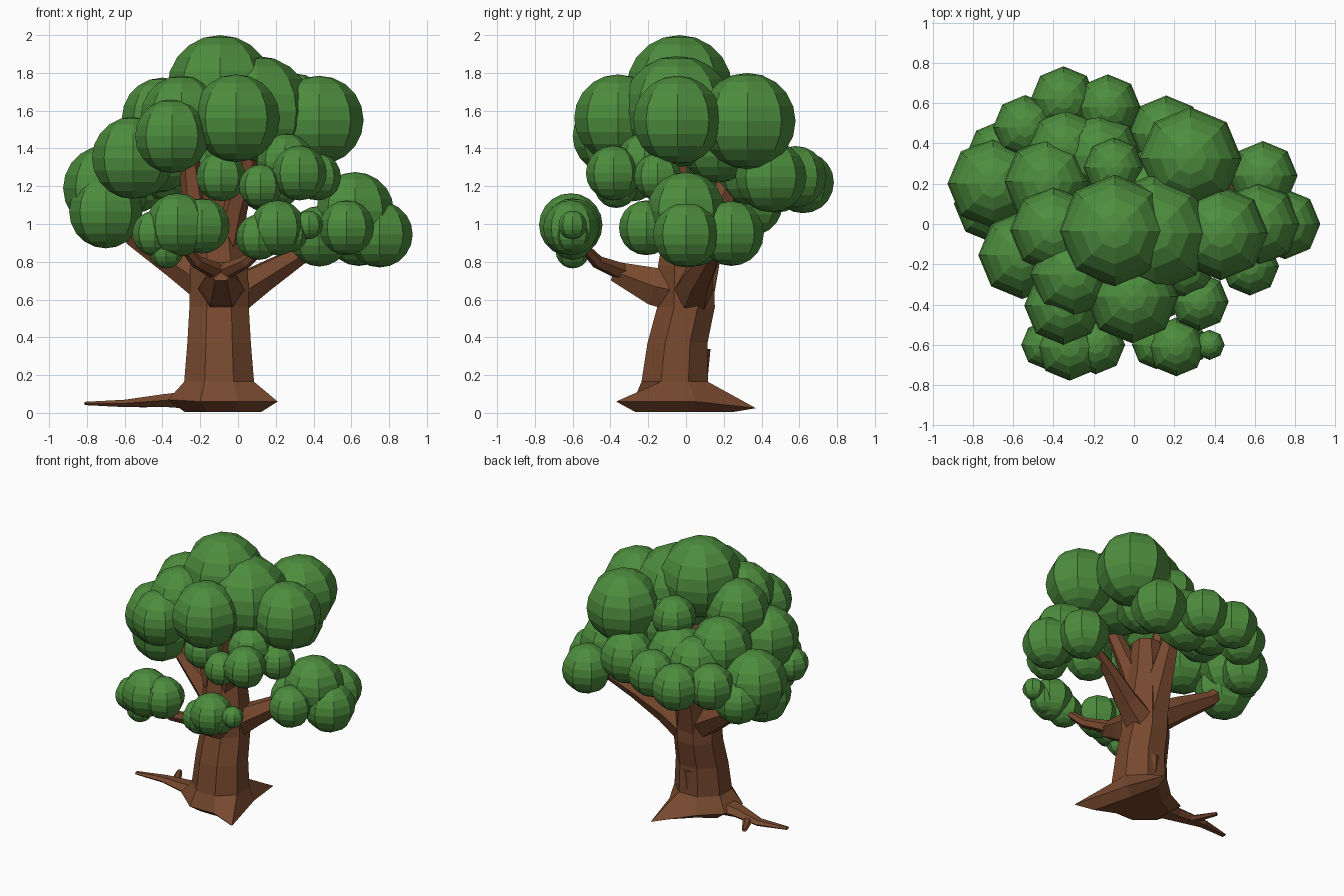
import bpy, bmesh, math
from mathutils import Vector, Matrix


def material(name, col):
    m = bpy.data.materials.new(name)
    m.diffuse_color = (*col, 1)
    return m


GREEN = material("leaf green", (0.075, 0.265, 0.048))
BROWN = material("bark brown", (0.185, 0.066, 0.028))


def finish(bm, name, mat):
    bmesh.ops.recalc_face_normals(bm, faces=bm.faces)
    me = bpy.data.meshes.new(name)
    bm.to_mesh(me)
    bm.free()
    me.materials.append(mat)
    ob = bpy.data.objects.new(name, me)
    bpy.context.collection.objects.link(ob)
    return ob


def loft(bm, rings):
    """Skin equal-sized rings of points and cap both ends."""
    vs = [[bm.verts.new(p) for p in r] for r in rings]
    n = len(vs[0])
    for a, b in zip(vs, vs[1:]):
        for i in range(n):
            j = (i + 1) % n
            bm.faces.new((a[i], a[j], b[j], b[i]))
    bm.faces.new(vs[0][::-1])
    bm.faces.new(vs[-1])


def limb(bm, path, sides=6, flat=1.0):
    """Tapered tube through (x, y, z, radius) points."""
    pts = [Vector(p[:3]) for p in path]
    rings = []
    for i, p in enumerate(pts):
        d = (pts[min(i + 1, len(pts) - 1)] - pts[max(i - 1, 0)]).normalized()
        ref = Vector((0, 0, 1)) if abs(d.z) < 0.9 else Vector((0, 1, 0))
        s = d.cross(ref).normalized()
        u = s.cross(d)
        r = path[i][3]
        rings.append([p + s * r * math.cos(2 * math.pi * k / sides)
                      + u * r * flat * math.sin(2 * math.pi * k / sides) for k in range(sides)])
    loft(bm, rings)


def foliage(name, balls):
    """Cluster of low-poly balls given as (x, y, z, radius)."""
    bm = bmesh.new()
    for x, y, z, r in balls:
        bmesh.ops.create_uvsphere(bm, u_segments=8, v_segments=10, radius=r,
                                  matrix=Matrix.Translation((x, y, z)))
    finish(bm, name, GREEN)


# Trunk with flared, pointed foot
def ring(x, y, z, rx, ry):
    return [(x + rx * math.cos(a), y + ry * math.sin(a), z)
            for a in (math.pi / 8 + k * math.pi / 4 for k in range(8))]


foot = [(0.10, 0.05, .06), (0.03, 0.37, .025), (-0.19, 0.16, .05), (-0.36, 0.06, .07),
        (-0.37, -0.14, .07), (-0.2, -0.28, .06), (0.0, -0.28, .06), (0.21, -0.37, .06)]
bm = bmesh.new()
sole = [(-0.08 + (x + 0.08) * 0.7, -0.03 + (y + 0.03) * 0.7, 0.005) for x, y, z in foot]
loft(bm, [sole, foot, ring(-.1, -.06, .165, .2, .19), ring(-.1, -.045, .37, .182, .172),
          ring(-.1, 0, .56, .17, .165), ring(-.1, .0, .78, .165, .16),
          ring(-.11, .01, 1.0, .14, .13), ring(-.11, 0, 1.25, .1, .1)])
finish(bm, "trunk", BROWN)

# Knot on the back of the trunk
bm = bmesh.new()
limb(bm, [(-.09, .015, .19, .1), (-.09, .025, .345, .105)], 8)
finish(bm, "trunk_knot", BROWN)

# Long forked root on the left
bm = bmesh.new()
limb(bm, [(-.2, -.05, .07, .12), (-.4, -.04, .065, .075), (-.6, 0, .05, .045), (-.81, -.03, .05, .02)], 6, .5)
limb(bm, [(-.5, -.02, .05, .04), (-.59, .16, .05, .018)], 6, .6)
finish(bm, "long_root", BROWN)

# Branches
branches = {
    "right_branch": [(-.06, .02, .6, .12), (.12, .06, .71, .085), (.32, .13, .83, .055), (.58, .2, .96, .03)],
    "left_branch": [(-.12, .02, .66, .12), (-.32, .08, .79, .09), (-.55, .14, .93, .055), (-.7, .18, 1.1, .03)],
    "front_branch": [(-.09, -.02, .64, .13), (-.09, -.17, .67, .115), (-.09, -.38, .75, .06)],
    "front_left_twig": [(-.09, -.32, .74, .05), (-.22, -.47, .8, .035), (-.32, -.58, .92, .02)],
    "front_right_twig": [(-.09, -.32, .74, .05), (.04, -.47, .8, .035), (.18, -.58, .92, .02)],
    "back_branch": [(-.1, .03, .6, .13), (-.12, .1, .85, .1), (-.14, .22, 1.22, .06)],
    "upper_left_branch": [(-.16, -.02, .9, .1), (-.23, -.04, 1.1, .07), (-.27, -.05, 1.45, .045)],
    "upper_right_branch": [(-.08, -.02, .85, .1), (-.02, -.08, 1.08, .07), (.06, -.15, 1.35, .05)],
}
for name, path in branches.items():
    bm = bmesh.new()
    limb(bm, path)
    finish(bm, name, BROWN)

# Foliage clusters
foliage("crown_foliage", [
    (-.095, -.035, 1.72, .28), (.28, .325, 1.545, .255), (.43, -.045, 1.55, .235),
    (-.01, -.36, 1.56, .232), (.1, -.045, 1.595, .295), (-.3, -.25, 1.57, .215),
    (-.4, -.03, 1.56, .215), (-.35, -.405, 1.465, .195), (-.1, .28, 1.54, .15),
    (.06, .17, 1.42, .2)])
foliage("left_foliage", [
    (-.555, -.155, 1.35, .218), (-.7, .2, 1.19, .226), (-.7, .1, 1.065, .194),
    (-.67, .35, 1.1, .16), (-.43, .21, 1.38, .215)])
foliage("back_foliage", [
    (-.54, .48, 1.22, .16), (-.35, .62, 1.22, .163), (-.13, .58, 1.25, .163),
    (.16, .45, 1.25, .188), (-.17, .34, 1.31, .21), (-.34, .38, 1.3, .19)])
foliage("right_foliage", [
    (.62, 0, 1.07, .205), (.75, 0, .945, .175), (.64, .24, .95, .172),
    (.575, -.21, .98, .145), (.43, .04, .935, .16)])
foliage("front_right_foliage", [
    (.21, -.61, .98, .146), (.11, -.6, .93, .12), (.375, -.6, .995, .075), (.27, -.6, .95, .1)])
foliage("front_left_foliage", [
    (-.32, -.61, .995, .168), (-.44, -.6, .95, .12), (-.19, -.6, .99, .146), (-.38, -.6, .855, .09)])
foliage("inner_foliage", [
    (.325, -.385, 1.27, .145), (.42, -.15, 1.25, .125), (.12, -.37, 1.2, .115),
    (-.09, -.28, 1.25, .13), (.25, -.22, 1.33, .15)])
